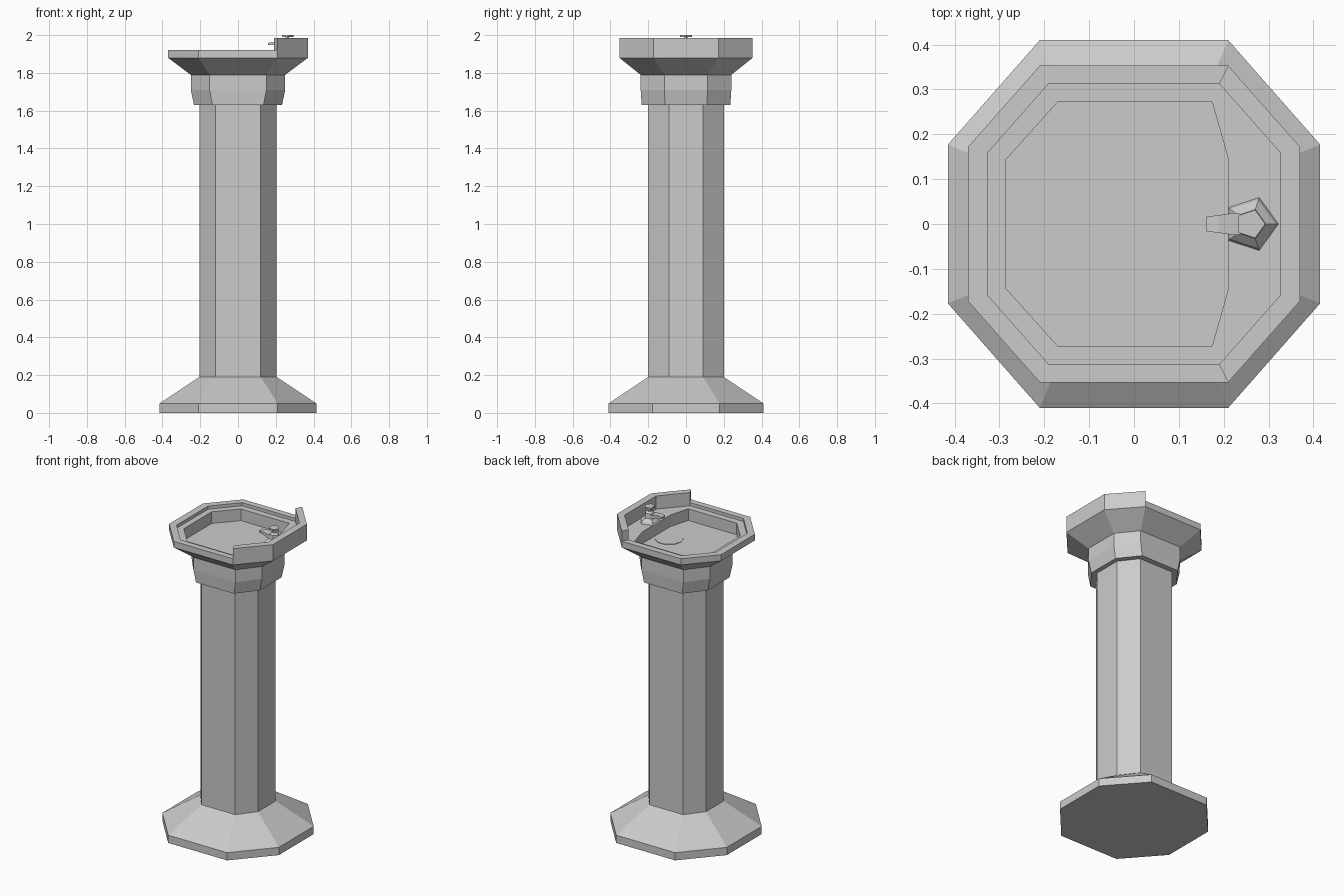
import bpy
from math import cos, sin, pi

if "Cube" in bpy.data.objects:
    bpy.data.objects.remove(bpy.data.objects["Cube"])


def make(name, verts, faces):
    me = bpy.data.meshes.new(name)
    me.from_pydata(verts, [], faces)
    me.update()
    ob = bpy.data.objects.new(name, me)
    bpy.context.collection.objects.link(ob)
    return ob


def octa(x, y, a, b, z, right=None):
    """Octagon: half sizes x, y; flat half lengths a (along x), b (along y)."""
    rx, ra = right or (x, a)
    return [(ra, -y, z), (rx, -b, z), (rx, b, z), (ra, y, z),
            (-a, y, z), (-x, b, z), (-x, -b, z), (-a, -y, z)]


def ngon(n, r, z, cx=0.0):
    return [(cx + r * cos(2 * pi * i / n), r * sin(2 * pi * i / n), z) for i in range(n)]


def loft(name, rings, bottom=False, top=False):
    n = len(rings[0])
    verts = [v for r in rings for v in r]
    faces = [(k * n + i, k * n + (i + 1) % n, (k + 1) * n + (i + 1) % n, (k + 1) * n + i)
             for k in range(len(rings) - 1) for i in range(n)]
    if bottom:
        faces.append(tuple(reversed(range(n))))
    if top:
        faces.append(tuple(range(len(verts) - n, len(verts))))
    return make(name, verts, faces)


# Pedestal: flared foot, octagonal shaft, capital
shaft = (0.205, 0.20, 0.12, 0.09)
loft("base", [octa(0.415, 0.41, 0.21, 0.177, 0), octa(0.415, 0.41, 0.21, 0.177, 0.05),
              octa(*shaft, 0.19)], bottom=True)
loft("column", [octa(*shaft, 0.19), octa(*shaft, 1.63)])
neck = (0.25, 0.24, 0.15, 0.115)
loft("capital", [octa(*shaft, 1.63), octa(0.233, 0.235, 0.135, 0.11, 1.63),
                 octa(*neck, 1.71), octa(*neck, 1.79)])

# Bowl: flared underside, rim, ledge and sunken basin with a flatter right end
outer = (0.37, 0.353, 0.21, 0.172)
inner = (0.325, 0.313, 0.19, 0.16)
basin = (0.287, 0.272, 0.17, 0.142)
end = (0.211, 0.174)
loft("bowl", [octa(*neck, 1.79), octa(*outer, 1.88), octa(*outer, 1.92),
              octa(*inner, 1.92), octa(*inner, 1.90),
              octa(*basin, 1.90, end), octa(*basin, 1.825, end)], top=True)

# Splash guard around the three right-hand sides
sections = zip(octa(*outer, 1.92)[:4], octa(*inner, 1.92)[:4])
verts = []
for o, i in sections:
    verts += [o, (o[0], o[1], 1.985), (i[0], i[1], 1.985), i]
faces = [(0, 1, 2, 3), (15, 14, 13, 12)]
for k in range(0, 12, 4):
    faces += [(k + j, k + j + 4, k + j + 5, k + j + 1) for j in range(3)]
make("splash_guard", verts, faces)

# Drain plate
loft("drain", [ngon(10, 0.084, 1.825, 0.12), ngon(10, 0.084, 1.828, 0.12)], top=True)

# Faucet: five-sided body, stem and push button
cx = 0.26
loft("faucet_body", [ngon(5, r, z, cx) for r, z in
                     ((0.062, 1.90), (0.056, 1.912), (0.034, 1.93), (0.030, 1.96),
                      (0.012, 1.968), (0.010, 1.99))], top=True)
loft("faucet_button", [ngon(5, 0.033, 1.99, cx), ngon(5, 0.033, 2.0, cx)], True, True)

# Spout: tapered square tube pointing over the basin
loft("spout", [[(x, w, z - h), (x, -w, z - h), (x, -w, z + h), (x, w, z + h)]
               for x, w, z, h in ((0.25, 0.020, 1.94, 0.012), (0.227, 0.025, 1.945, 0.012),
                                  (0.19, 0.020, 1.955, 0.008), (0.16, 0.016, 1.953, 0.006))],
     True, True)
